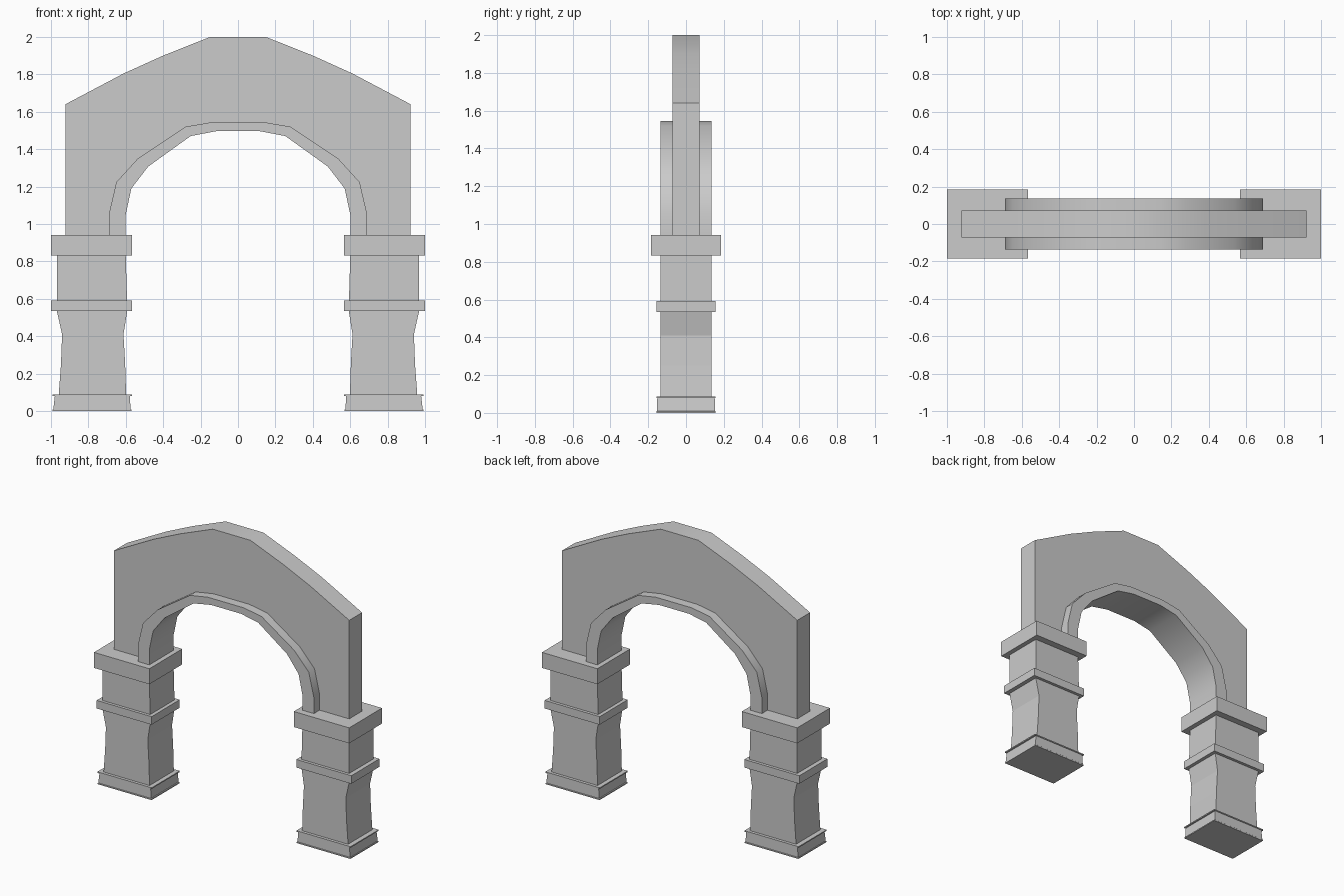
import bpy, bmesh

if "Cube" in bpy.data.objects:
    bpy.data.objects.remove(bpy.data.objects["Cube"])

def finish(name, bm, mirror=False, smooth=False):
    bmesh.ops.recalc_face_normals(bm, faces=bm.faces)
    me = bpy.data.meshes.new(name)
    bm.to_mesh(me)
    bm.free()
    ob = bpy.data.objects.new(name, me)
    bpy.context.collection.objects.link(ob)
    if mirror:
        ob.modifiers.new("Mirror", 'MIRROR').use_clip = False
    if smooth:
        bpy.ops.object.select_all(action='DESELECT')
        ob.select_set(True)
        bpy.context.view_layer.objects.active = ob
        bpy.ops.object.shade_smooth_by_angle(angle=0.61)
    return ob

def extrude_xz(name, pts, half_y, **kw):
    """Front outline pulled through the depth."""
    bm = bmesh.new()
    f = bm.faces.new([bm.verts.new((x, -half_y, z)) for x, z in pts])
    r = bmesh.ops.extrude_face_region(bm, geom=[f])
    for v in r['geom']:
        if isinstance(v, bmesh.types.BMVert):
            v.co.y = half_y
    return finish(name, bm, **kw)

def stack(name, levels):
    """Rectangular pillar part from levels of (z, x_min, x_max, half_y), mirrored across x."""
    bm = bmesh.new()
    rings = [[bm.verts.new(p) for p in ((a, -h, z), (b, -h, z), (b, h, z), (a, h, z))]
             for z, a, b, h in levels]
    for lo, hi in zip(rings, rings[1:]):
        for i in range(4):
            j = (i + 1) % 4
            bm.faces.new((lo[i], lo[j], hi[j], hi[i]))
    bm.faces.new(rings[0])
    bm.faces.new(rings[-1])
    return finish(name, bm, mirror=True)

def both(half):
    """Right-hand path (bottom to crown) continued down the left side."""
    return half + [(-x, z) for x, z in reversed(half)]

# Arch paths
inner = both([(.6, .94), (.6, 1.05), (.57, 1.19), (.48, 1.307), (.253, 1.47), (.117, 1.496)])
outer = both([(.69, .94), (.69, 1.053), (.65, 1.224), (.537, 1.348), (.28, 1.52), (.14, 1.544)])
top = both([(.922, .94), (.922, 1.64), (.61, 1.805), (.4, 1.9), (.148, 2.0)])

# Gabled wall and projecting arch ring
extrude_xz("arch_wall", top + outer[::-1], .072, smooth=True)
extrude_xz("arch_ring", outer + inner[::-1], .136, smooth=True)

# Pillars, bottom to top
stack("pillar_base", [(0, .568, .99, .156), (.008, .568, .99, .156), (.01, .574, .987, .154),
                      (.08, .578, .979, .152), (.08, .567, .992, .157), (.088, .567, .992, .157)])
stack("lower_shaft", [(.088, .598, .958, .136), (.25, .603, .946, .136), (.41, .612, .94, .136),
                      (.535, .592, .968, .136)])
stack("pillar_collar", [(.535, .567, .998, .157), (.592, .567, .998, .157)])
stack("upper_shaft", [(.592, .593, .967, .136), (.832, .6, .967, .136)])
stack("pillar_capital", [(.832, .566, 1.0, .184), (.942, .566, 1.0, .184)])
